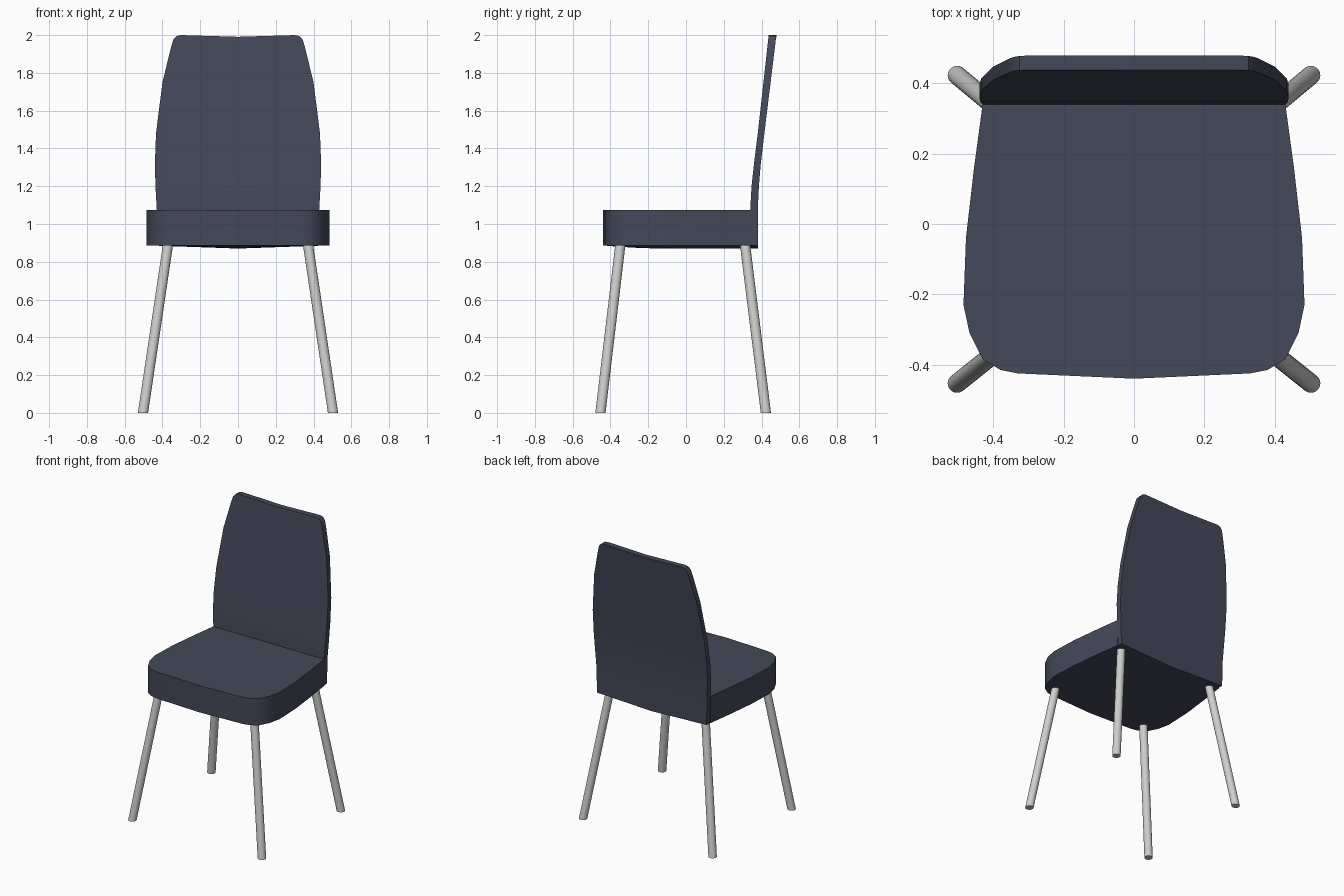
import bpy
import bmesh
from mathutils import Vector

cube = bpy.data.objects.get("Cube")
if cube:
    bpy.data.objects.remove(cube, do_unlink=True)


def material(name, rgb):
    mat = bpy.data.materials.new(name)
    mat.use_nodes = True
    mat.diffuse_color = (*rgb, 1)
    mat.node_tree.nodes["Principled BSDF"].inputs["Base Color"].default_value = (*rgb, 1)
    return mat


fabric = material("slate_blue_fabric", (0.058, 0.066, 0.102))
metal = material("light_grey_metal", (0.62, 0.62, 0.61))


def finish(name, bm, mat):
    bmesh.ops.recalc_face_normals(bm, faces=bm.faces)
    mesh = bpy.data.meshes.new(name)
    bm.to_mesh(mesh)
    bm.free()
    mesh.materials.append(mat)
    obj = bpy.data.objects.new(name, mesh)
    bpy.context.collection.objects.link(obj)
    bpy.ops.object.select_all(action='DESELECT')
    obj.select_set(True)
    bpy.context.view_layer.objects.active = obj
    bpy.ops.object.shade_smooth_by_angle(angle=0.6)
    return obj


def loft(name, rings, mat):
    """Skin a row of closed rings and cap both ends."""
    bm = bmesh.new()
    rows = [[bm.verts.new(p) for p in ring] for ring in rings]
    n = len(rows[0])
    for a, b in zip(rows, rows[1:]):
        for i in range(n):
            j = (i + 1) % n
            bm.faces.new((a[i], a[j], b[j], b[i]))
    bm.faces.new(rows[0])
    bm.faces.new(rows[-1])
    return finish(name, bm, mat)


# Seat cushion: half width, edge y, centre y, drop of the underside ridge
TOP, BOTTOM = 1.075, 0.887
seat_rows = [
    (0.33, -0.425, -0.44, 0), (0.38, -0.415, -0.42, 0.002),
    (0.43, -0.385, -0.385, 0.005), (0.468, -0.31, -0.31, 0.01),
    (0.485, -0.23, -0.23, 0.015), (0.478, -0.04, -0.04, 0.017),
    (0.455, 0.16, 0.16, 0.017), (0.43, 0.345, 0.345, 0.017),
]
loft("seat", [
    [(-w, y, TOP), (0, yc, TOP), (w, y, TOP),
     (w, y, BOTTOM), (0, yc, BOTTOM - d), (-w, y, BOTTOM)]
    for w, y, yc, d in seat_rows], fabric)

# Backrest: height, half width, front y, back y, centre height offset
back_rows = [
    (0.887, 0.425, 0.34, 0.38, -0.017), (1.075, 0.43, 0.34, 0.38, 0),
    (1.2, 0.437, 0.347, 0.386, 0), (1.32, 0.44, 0.36, 0.396, 0),
    (1.48, 0.434, 0.38, 0.415, 0), (1.75, 0.4, 0.41, 0.448, 0),
    (1.93, 0.356, 0.43, 0.47, 0), (1.975, 0.343, 0.435, 0.475, -0.002),
    (1.995, 0.325, 0.437, 0.478, -0.008), (2.0, 0.3, 0.438, 0.479, -0.009),
]
loft("backrest", [
    [(-w, f, z), (0, f, z + d), (w, f, z),
     (w, b, z), (0, b, z + d), (-w, b, z)]
    for z, w, f, b, d in back_rows], fabric)


# Splayed legs, cut level at floor and seat
def leg(name, foot, head):
    bm = bmesh.new()
    bmesh.ops.create_cone(bm, cap_ends=True, segments=20, radius1=0.027,
                          radius2=0.027, depth=1)
    foot, head = Vector(foot), Vector(head)
    for v in bm.verts:
        centre = foot.lerp(head, v.co.z + 0.5)
        v.co = centre + Vector((v.co.x, v.co.y, 0))
    finish(name, bm, metal)


for side, s in (("left", 1), ("right", -1)):
    leg("front_leg_" + side, (s * 0.503, -0.453, 0), (s * 0.37, -0.347, 0.895))
    leg("back_leg_" + side, (s * 0.503, 0.423, 0), (s * 0.37, 0.312, 0.895))
